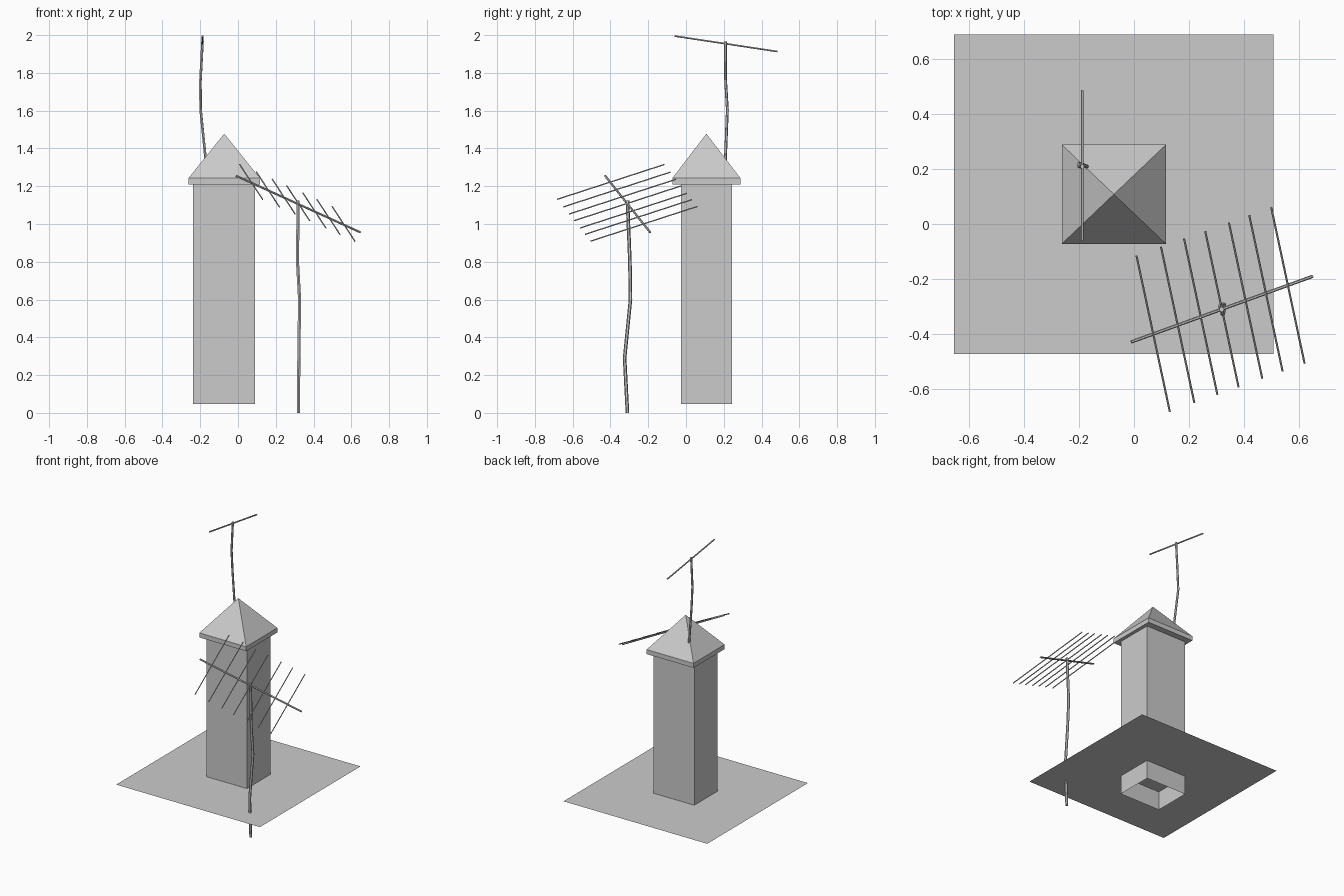
import bpy
from mathutils import Vector

if "Cube" in bpy.data.objects:
    bpy.data.objects.remove(bpy.data.objects["Cube"])

CX, CY = -0.073, 0.108  # chimney axis


def mesh_object(name, verts, faces):
    mesh = bpy.data.meshes.new(name)
    mesh.from_pydata(verts, [], faces)
    mesh.update()
    obj = bpy.data.objects.new(name, mesh)
    bpy.context.collection.objects.link(obj)
    return obj


def ring(hx, hy, z):
    return [(CX + sx * hx, CY + sy * hy, z)
            for sx, sy in ((-1, -1), (1, -1), (1, 1), (-1, 1))]


def side_faces(n, start=0):
    return [(start + i, start + (i + 1) % n, start + n + (i + 1) % n, start + n + i)
            for i in range(n)]


def rod(name, points, radius, sides=6):
    """Flat-sided rod swept through a list of points."""
    pts = [Vector(p) for p in points]
    axis = (pts[-1] - pts[0]).normalized()
    turn = axis.to_track_quat('Z', 'Y')
    verts, faces = [], []
    for p in pts:
        for i in range(sides):
            spoke = Vector((radius, 0, 0))
            spoke.rotate(Vector((0, 0, 1)).rotation_difference(Vector((0, 0, 1))))
            from_angle = 6.2831853 * i / sides
            spoke = Vector((radius, 0)).to_3d()
            spoke.xy = Vector((radius, 0)) if i == 0 else rotate2d(radius, from_angle)
            verts.append(p + turn @ spoke)
    for k in range(len(pts) - 1):
        faces += side_faces(sides, k * sides)
    last = (len(pts) - 1) * sides
    faces.append(tuple(reversed(range(sides))))
    faces.append(tuple(range(last, last + sides)))
    return mesh_object(name, verts, faces)


def rotate2d(r, a):
    from math import cos, sin
    return Vector((r * cos(a), r * sin(a)))


# Flat roof sheet
mesh_object("roof_sheet", ring(0.58, 0.58, 0.184), [(0, 1, 2, 3)])

# Chimney shaft, open at the bottom
mesh_object("chimney_shaft", ring(0.164, 0.135, 0.048) + ring(0.164, 0.135, 1.212),
            side_faces(4) + [(4, 5, 6, 7)])

# Chimney cap: thin slab rising to a pyramid
mesh_object("chimney_cap",
            ring(0.189, 0.18, 1.21) + ring(0.189, 0.18, 1.243) + [(CX, CY, 1.478)],
            side_faces(4) + [(3, 2, 1, 0)] + [(4 + i, 4 + (i + 1) % 4, 8) for i in range(4)])

# Large aerial: bent mast, sloping boom, seven cross rods
rod("large_aerial_mast", [(0.32, -0.31, 0), (0.322, -0.325, 0.29), (0.326, -0.294, 0.6),
                          (0.315, -0.297, 0.8), (0.318, -0.31, 1.125)], 0.0095)
rod("large_aerial_boom", [(-0.01, -0.428, 1.255), (0.648, -0.19, 0.956)], 0.006)
a, b = Vector((0.009, -0.115, 1.315)), Vector((0.13, -0.681, 1.131))
shift = Vector((0.489, 0.175, -0.222))
for n, t in enumerate((0, 0.182, 0.353, 0.51, 0.686, 0.837, 1)):
    rod(f"large_aerial_rod_{n + 1}", [a + shift * t, b + shift * t], 0.0037)

# Small aerial on the cap: bent mast with one tilted bar
rod("small_aerial_mast", [(-0.167, 0.207, 1.3), (-0.198, 0.219, 1.605),
                          (-0.199, 0.21, 1.755), (-0.188, 0.209, 1.965)], 0.0075)
rod("small_aerial_bar", [(-0.188, -0.06, 1.995), (-0.188, 0.485, 1.913)], 0.005)
